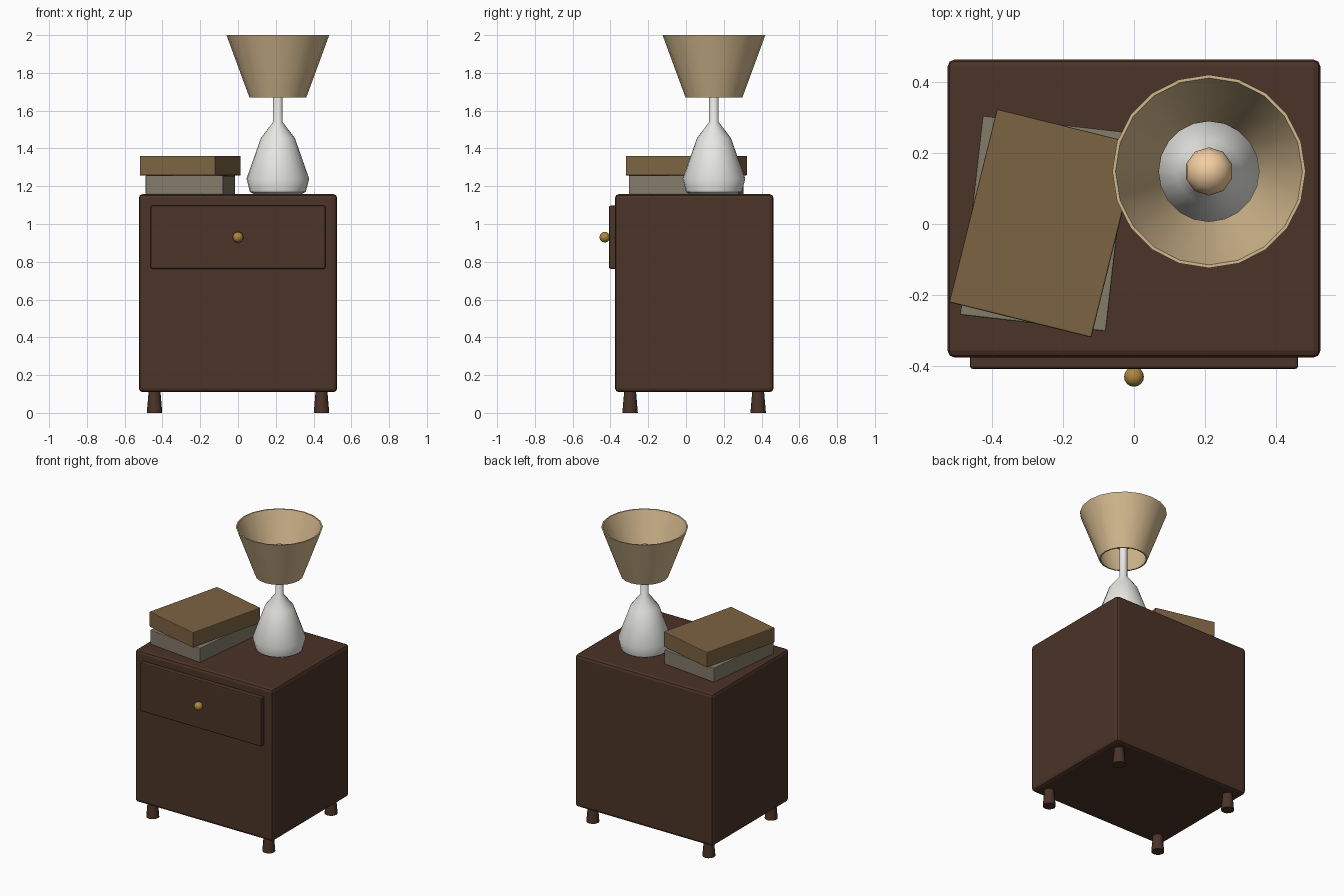
import bpy, bmesh, math
from mathutils import Matrix

if "Cube" in bpy.data.objects:
    bpy.data.objects.remove(bpy.data.objects["Cube"])


def material(name, rgb):
    m = bpy.data.materials.new(name)
    m.diffuse_color = (*rgb, 1)
    m.use_nodes = True
    m.node_tree.nodes["Principled BSDF"].inputs["Base Color"].default_value = m.diffuse_color
    return m


WOOD = material("dark_wood", (0.07, 0.033, 0.02))
BRASS = material("brass", (0.42, 0.24, 0.05))
TAN = material("tan_cover", (0.2, 0.125, 0.055))
GREY = material("grey_cover", (0.23, 0.2, 0.145))
CERAMIC = material("white_ceramic", (0.8, 0.8, 0.77))
FABRIC = material("cream_fabric", (0.65, 0.48, 0.27))
GLOW = material("warm_bulb", (0.9, 0.62, 0.35))


def finish(name, bm, mat, loc=(0, 0, 0), smooth=None):
    bmesh.ops.recalc_face_normals(bm, faces=bm.faces)
    mesh = bpy.data.meshes.new(name)
    bm.to_mesh(mesh)
    bm.free()
    ob = bpy.data.objects.new(name, mesh)
    bpy.context.collection.objects.link(ob)
    ob.location = loc
    mesh.materials.append(mat)
    if smooth:
        bpy.ops.object.select_all(action='DESELECT')
        ob.select_set(True)
        bpy.context.view_layer.objects.active = ob
        bpy.ops.object.shade_smooth_by_angle(angle=math.radians(smooth))
    return ob


def box(name, lo, hi, mat, bevel, turn=0):
    size = [b - a for a, b in zip(lo, hi)]
    bm = bmesh.new()
    bmesh.ops.create_cube(bm, size=1, matrix=Matrix.Diagonal((*size, 1)))
    ob = finish(name, bm, mat, [(a + b) / 2 for a, b in zip(lo, hi)])
    ob.rotation_euler.z = math.radians(turn)
    mod = ob.modifiers.new("soft_edges", 'BEVEL')
    mod.width, mod.segments = bevel, 2
    return ob


def lathe(name, profile, sides, mat, loc, closed=False, smooth=40):
    """Spin (radius, z) points; closed joins last ring to first, else the ends are capped."""
    bm = bmesh.new()
    rings = [[bm.verts.new((r * math.cos(2 * math.pi * i / sides),
                            r * math.sin(2 * math.pi * i / sides), z))
              for i in range(sides)] for r, z in profile]
    pairs = list(zip(rings, rings[1:]))
    if closed:
        pairs.append((rings[-1], rings[0]))
    else:
        bm.faces.new(rings[0])
        bm.faces.new(rings[-1])
    for a, b in pairs:
        for i in range(sides):
            j = (i + 1) % sides
            bm.faces.new((a[i], a[j], b[j], b[i]))
    return finish(name, bm, mat, loc, smooth)


def ball(name, r, mat, loc, u, v):
    bm = bmesh.new()
    bmesh.ops.create_uvsphere(bm, u_segments=u, v_segments=v, radius=r)
    return finish(name, bm, mat, loc, 60)


# Cabinet, drawer front and knob
box("cabinet", (-0.525, -0.376, 0.11), (0.525, 0.463, 1.158), WOOD, 0.02)
box("drawer_front", (-0.462, -0.408, 0.763), (0.462, -0.36, 1.097), WOOD, 0.008)
ball("drawer_knob", 0.028, BRASS, (0, -0.43, 0.93), 16, 8)

# Four legs, flaring slightly toward the floor
for sx, side in ((-1, "left"), (1, "right")):
    for sy, end in ((-1, "front"), (1, "back")):
        lathe(f"{end}_{side}_leg", [(0.041, 0), (0.03, 0.13)], 12, WOOD,
              (sx * 0.442, 0.043 + sy * 0.339, 0))

# Two stacked books, each turned a little
box("lower_book", (-0.459, -0.281, 1.158), (-0.046, 0.283, 1.257), GREY, 0.004, -6.5)
box("upper_book", (-0.459, -0.278, 1.257), (-0.047, 0.282, 1.361), TAN, 0.004, -13.9)

# Table lamp: ceramic base with neck, bulb and hollow shade
X, Y = 0.211, 0.148
lathe("lamp_base", [(0.125, 1.158), (0.148, 1.17), (0.166, 1.24), (0.09, 1.455),
                    (0.025, 1.54), (0.025, 1.76)], 24, CERAMIC, (X, Y, 0))
ball("lamp_bulb", 0.068, GLOW, (X, Y, 1.81), 10, 8)
lathe("lamp_shade", [(0.150, 1.669), (0.171, 1.725), (0.272, 2.0),
                     (0.263, 2.0), (0.162, 1.725), (0.141, 1.669)],
      20, FABRIC, (X, Y, 0), closed=True)
